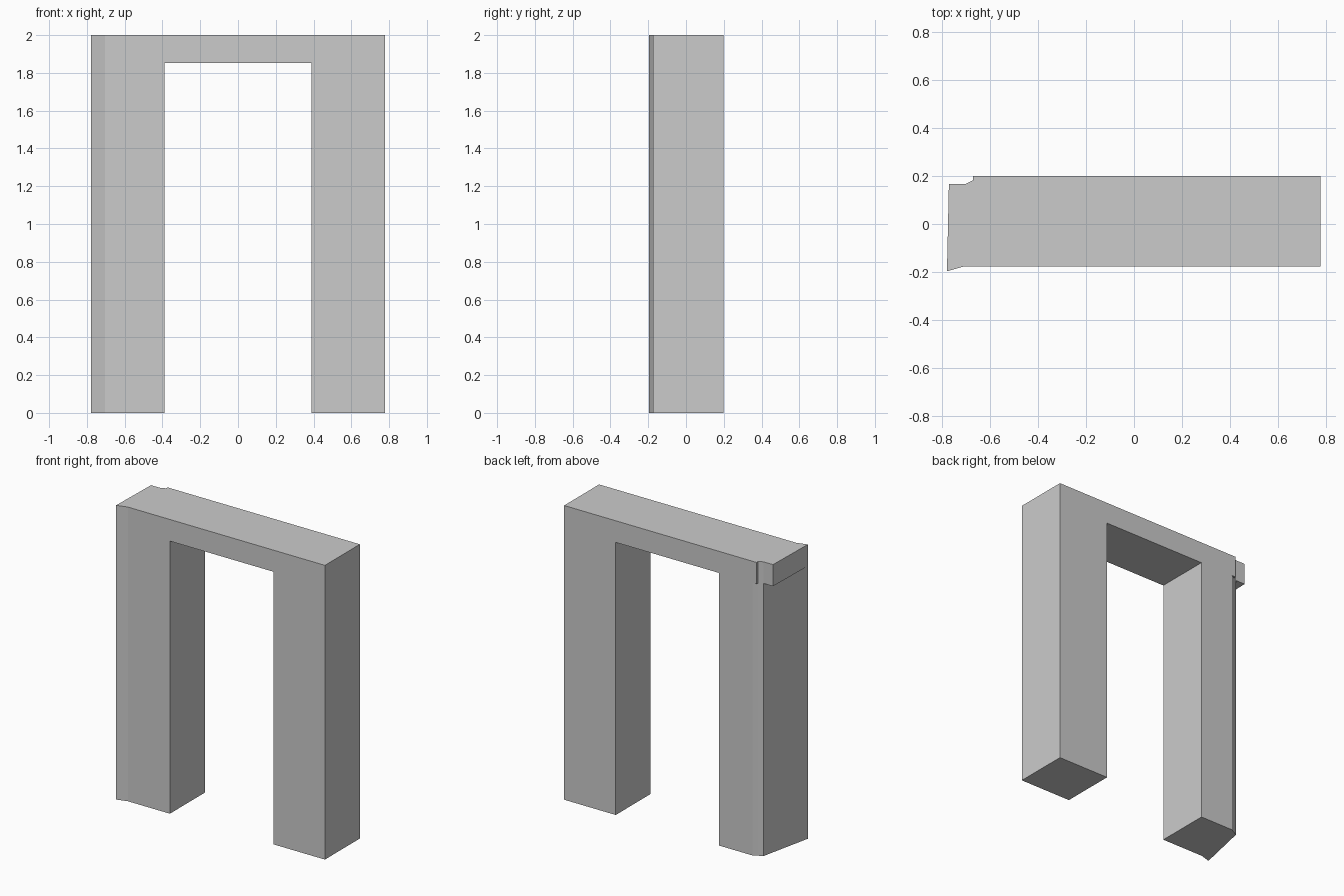
import bpy
import bmesh

if "Cube" in bpy.data.objects:
    bpy.data.objects.remove(bpy.data.objects["Cube"])

H, OPEN_Z = 2.0, 1.853          # total height, underside of lintel
F, B = -0.176, 0.199            # main front and back planes
W, D = 0.777, 0.389             # half width, half opening width

# Plan corners of the left end
flare = (-W - 0.002, -0.197)    # pointed front corner
crease = (-0.705, F)            # where the front flare starts
leg_back = (-0.70, 0.167)       # cut back corner of the leg
leg_cut = (-0.64, B)            # start of the cut on the back face
notch = (-0.67, 0.182)          # lintel end meets the cut

left_leg = [flare, crease, (-D, F), (-D, B), leg_cut, notch, leg_back]
right_leg = [(D, F), (W, F), (W, B), (D, B)]
block_end = [leg_back, (-0.771, 0.167), (-0.775, -0.02), flare]
lintel = [flare, crease, (-D, F), (D, F), (W, F), (W, B), (D, B), (-D, B),
          leg_cut, (-0.67, B), notch] + block_end[:-1]

bm = bmesh.new()


def face(points, z, up):
    """Flat horizontal face from a plan outline."""
    f = bm.faces.new([bm.verts.new((x, y, z)) for x, y in points])
    f.normal_update()
    if (f.normal.z > 0) != up:
        f.normal_flip()


def walls(points, z0, z1):
    """Vertical sides around a plan outline."""
    for (ax, ay), (bx, by) in zip(points, points[1:] + points[:1]):
        bm.faces.new([bm.verts.new(c) for c in
                      ((ax, ay, z0), (bx, by, z0), (bx, by, z1), (ax, ay, z1))])


# Legs with their feet
for leg in (left_leg, right_leg):
    walls(leg, 0, OPEN_Z)
    face(leg, 0, False)

# Lintel with top, doorway soffit and the undersides of the overhangs
walls(lintel, OPEN_Z, H)
face(lintel, H, True)
for soffit in ([(-D, F), (D, F), (D, B), (-D, B)],
               [leg_cut, (-0.67, B), notch],
               block_end):
    face(soffit, OPEN_Z, False)

bmesh.ops.remove_doubles(bm, verts=bm.verts, dist=0.0005)
bmesh.ops.recalc_face_normals(bm, faces=bm.faces)

mesh = bpy.data.meshes.new("door_wall")
bm.to_mesh(mesh)
bm.free()
bpy.context.collection.objects.link(bpy.data.objects.new("door_wall", mesh))
